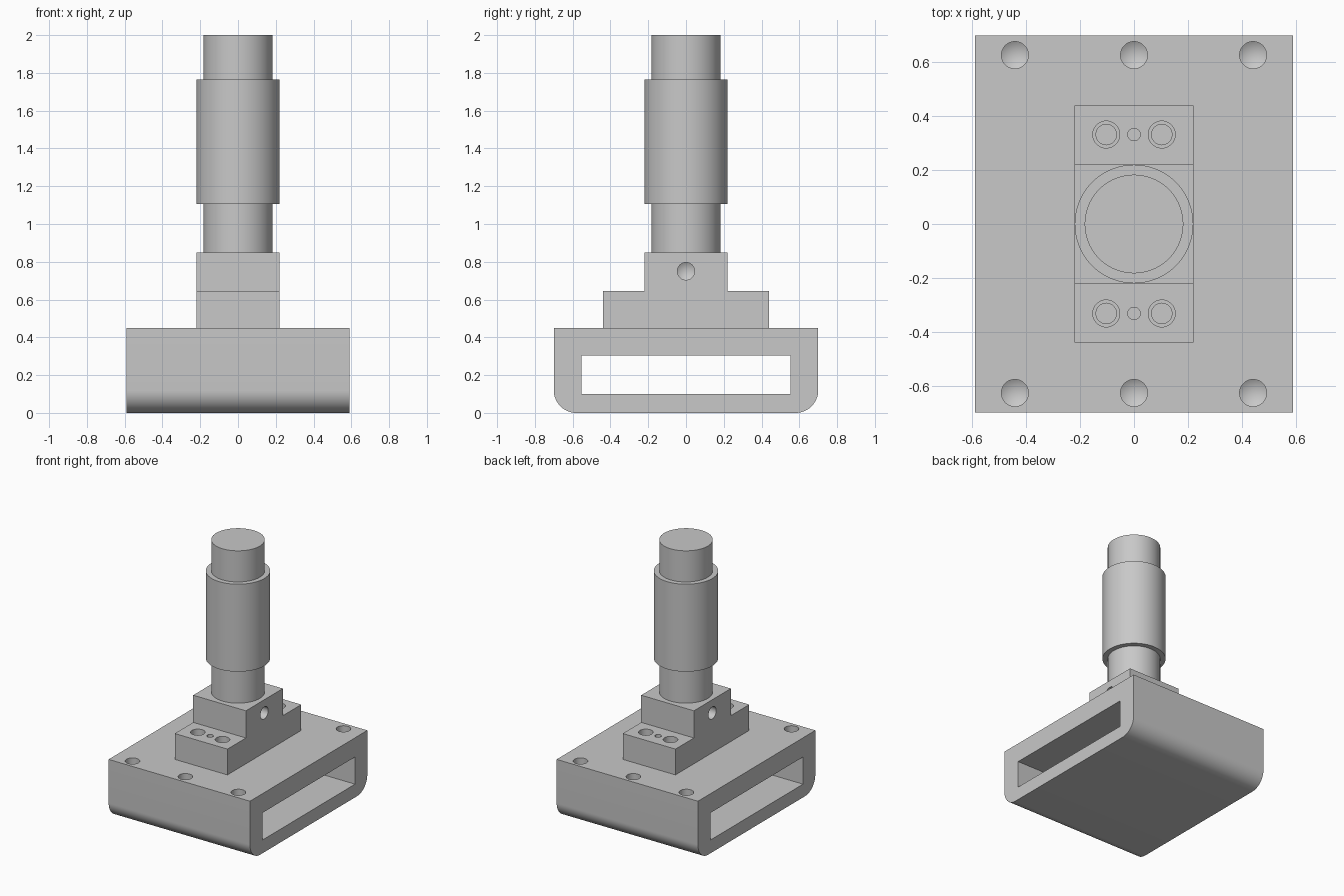
import bpy, bmesh
from math import cos, sin, pi, radians
from mathutils import Matrix, Vector

old = bpy.data.objects.get("Cube")
if old:
    bpy.data.objects.remove(old, do_unlink=True)

grey = bpy.data.materials.new("Machined grey")
grey.use_nodes = True
COLOUR = (0.58, 0.58, 0.58, 1)
grey.diffuse_color = COLOUR
grey.node_tree.nodes["Principled BSDF"].inputs["Base Color"].default_value = COLOUR


def make_object(name, bm):
    bmesh.ops.recalc_face_normals(bm, faces=bm.faces)
    mesh = bpy.data.meshes.new(name)
    bm.to_mesh(mesh)
    bm.free()
    mesh.materials.append(grey)
    obj = bpy.data.objects.new(name, mesh)
    bpy.context.collection.objects.link(obj)
    return obj


def extrude_x(name, outline, half_width):
    """Extrude a closed (y, z) outline symmetrically along x."""
    bm = bmesh.new()
    face = bm.faces.new([bm.verts.new((-half_width, y, z)) for y, z in outline])
    grown = bmesh.ops.extrude_face_region(bm, geom=[face])["geom"]
    verts = [v for v in grown if isinstance(v, bmesh.types.BMVert)]
    bmesh.ops.translate(bm, verts=verts, vec=(2 * half_width, 0, 0))
    return make_object(name, bm)


def lathe(name, profile, segments=96, matrix=Matrix()):
    """Turn an (r, z) profile; zero radius makes a point, ends are capped."""
    bm = bmesh.new()
    rings = []
    for r, z in profile:
        count = segments if r else 1
        rings.append([bm.verts.new((r * cos(2 * pi * i / segments),
                                    r * sin(2 * pi * i / segments), z))
                      for i in range(count)])
    for a, b in zip(rings, rings[1:]):
        for i in range(segments):
            j = (i + 1) % segments
            if len(a) == 1:
                bm.faces.new((a[0], b[j], b[i]))
            else:
                bm.faces.new((a[i], a[j], b[j], b[i]))
    for ring in (rings[0], rings[-1]):
        if len(ring) > 1:
            bm.faces.new(ring)
    bm.transform(matrix)
    return make_object(name, bm)


def drill(name, radius, depth, matrix):
    """Blind hole cutter with a pointed tip, entering along local -z."""
    return lathe(name, [(0, -depth - 0.6 * radius), (radius, -depth), (radius, 0.02)],
                 48, matrix)


def cut(target, cutters):
    for cutter in cutters:
        cutter.hide_render = True
        mod = target.modifiers.new("Cut", 'BOOLEAN')
        mod.operation, mod.solver, mod.object = 'DIFFERENCE', 'EXACT', cutter
        bpy.context.view_layer.objects.active = target
        bpy.ops.object.modifier_apply(modifier=mod.name)
        bpy.data.objects.remove(cutter, do_unlink=True)


def at(x, y, z):
    return Matrix.Translation(Vector((x, y, z)))


# Hollow base with rounded lower edges
R, HALF, TOP = 0.12, 0.70, 0.45
arc = [(HALF - R + R * sin(a), R - R * cos(a))
       for a in [radians(90) * i / 16 for i in range(17)]]
right_side = arc + [(HALF, TOP)]
outline = right_side + [(-y, z) for y, z in reversed(right_side)]
base = extrude_x("hollow_base", outline, 0.59)
window = extrude_x("window_cutter", [(-0.553, 0.10), (0.553, 0.10),
                                     (0.553, 0.305), (-0.553, 0.305)], 0.8)
cut(base, [window] + [drill("base_hole_cutter", 0.05, 0.14, at(x, y, TOP))
                      for x in (-0.442, 0, 0.442) for y in (-0.627, 0.627)])

# Stepped clamp block
STEP, BLOCK_TOP = 0.645, 0.85
half = [(0.44, TOP), (0.44, STEP), (0.22, STEP), (0.22, BLOCK_TOP)]
block = extrude_x("mounting_block", half + [(-y, z) for y, z in reversed(half)], 0.22)

# Counterbored bolt holes, dowel holes and side holes
cutters = []
for y in (-0.332, 0.332):
    for x in (-0.103, 0.103):
        cutters.append(lathe("bolt_cutter", [(0.038, -0.25), (0.038, -0.10),
                                             (0.05, -0.10), (0.05, 0.02)],
                             48, at(x, y, STEP)))
    cutters.append(lathe("dowel_cutter", [(0.023, -0.25), (0.023, 0.02)],
                         32, at(0, y, STEP)))
for side in (-1, 1):
    turn = at(side * 0.22, 0, 0.75) @ Matrix.Rotation(side * pi / 2, 4, 'Y')
    cutters.append(drill("side_hole_cutter", 0.046, 0.09, turn))
cut(block, cutters)

# Post and its thicker sleeve, turned as one piece
post = lathe("post_with_sleeve", [(0.183, BLOCK_TOP), (0.183, 1.105), (0.22, 1.105),
                                  (0.22, 1.765), (0.183, 1.765), (0.183, 2.0)])

# Smooth the curved surfaces, keep the machined edges crisp
bpy.ops.object.select_all(action='DESELECT')
for obj in (base, block, post):
    obj.select_set(True)
bpy.context.view_layer.objects.active = base
bpy.ops.object.shade_smooth_by_angle(angle=radians(25))
